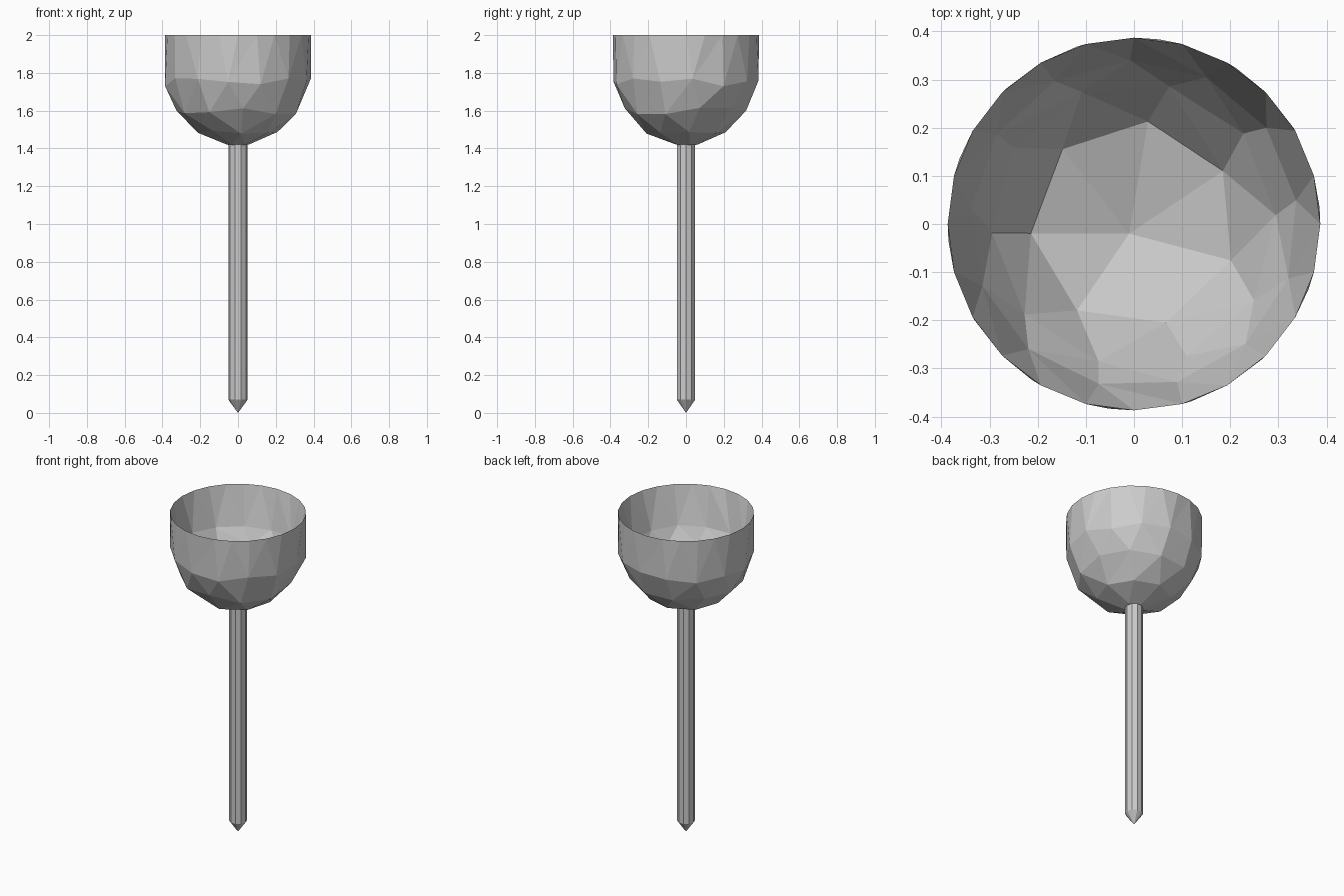
import bpy, bmesh, math, random

if "Cube" in bpy.data.objects:
    bpy.data.objects.remove(bpy.data.objects["Cube"])

random.seed(4)


def ring(bm, count, r, z, phase=0.0, jitter=0.0):
    """Ring of (angle, vertex) pairs with slightly uneven heights."""
    out = []
    for i in range(count):
        a = 2 * math.pi * (i + phase) / count
        v = bm.verts.new((r * math.cos(a), r * math.sin(a), z + random.uniform(-jitter, jitter)))
        out.append((a, v))
    return out


def stitch(bm, upper, lower, inward=False):
    """Triangulate between two rings that may have different vertex counts."""
    n, m = len(upper), len(lower)
    i = j = 0
    while i < n or j < m:
        a_next = upper[(i + 1) % n][0] + 2 * math.pi * ((i + 1) // n)
        b_next = lower[(j + 1) % m][0] + 2 * math.pi * ((j + 1) // m)
        u, l = upper[i % n][1], lower[j % m][1]
        if j >= m or (i < n and a_next <= b_next):
            f = [u, l, upper[(i + 1) % n][1]]
            i += 1
        else:
            f = [u, l, lower[(j + 1) % m][1]]
            j += 1
        bm.faces.new(f[::-1] if inward else f)


def fan(bm, loop, z, inward=False):
    """Close a ring with triangles to a centre point."""
    c = bm.verts.new((-0.01, -0.02, z) if inward else (0, 0, z))
    for k in range(len(loop)):
        f = [loop[k][1], c, loop[(k + 1) % len(loop)][1]]
        bm.faces.new(f[::-1] if inward else f)


def finish(bm, name):
    bmesh.ops.recalc_face_normals(bm, faces=bm.faces)
    mesh = bpy.data.meshes.new(name)
    bm.to_mesh(mesh)
    bm.free()
    obj = bpy.data.objects.new(name, mesh)
    bpy.context.collection.objects.link(obj)
    return obj


# faceted bowl with a knife-edge rim; rows are count, radius, height, phase, jitter
outer = [(14, 0.387, 1.75, 0.2, 0.025), (11, 0.325, 1.60, 0.4, 0.02),
         (8, 0.21, 1.485, 0.1, 0.01), (5, 0.06, 1.42, 0.3, 0)]
inner = [(13, 0.34, 1.765, 0.3, 0.01), (10, 0.295, 1.66, 0.1, 0.01),
         (7, 0.215, 1.54, 0.6, 0.01)]
bm = bmesh.new()
rim = ring(bm, 24, 0.387, 2.0)
for rows, z_end, inward in ((outer, 1.415, False), (inner, 1.47, True)):
    previous = rim
    for row in rows:
        current = ring(bm, *row)
        stitch(bm, previous, current, inward)
        previous = current
    fan(bm, previous, z_end, inward)
finish(bm, "bowl")

# slim stem ending in a point
bm = bmesh.new()
top = ring(bm, 10, 0.051, 1.43)
shoulder = ring(bm, 10, 0.051, 0.07)
stitch(bm, top, shoulder)
fan(bm, shoulder, 0.0)
bm.faces.new([v for a, v in top])
finish(bm, "stem")
